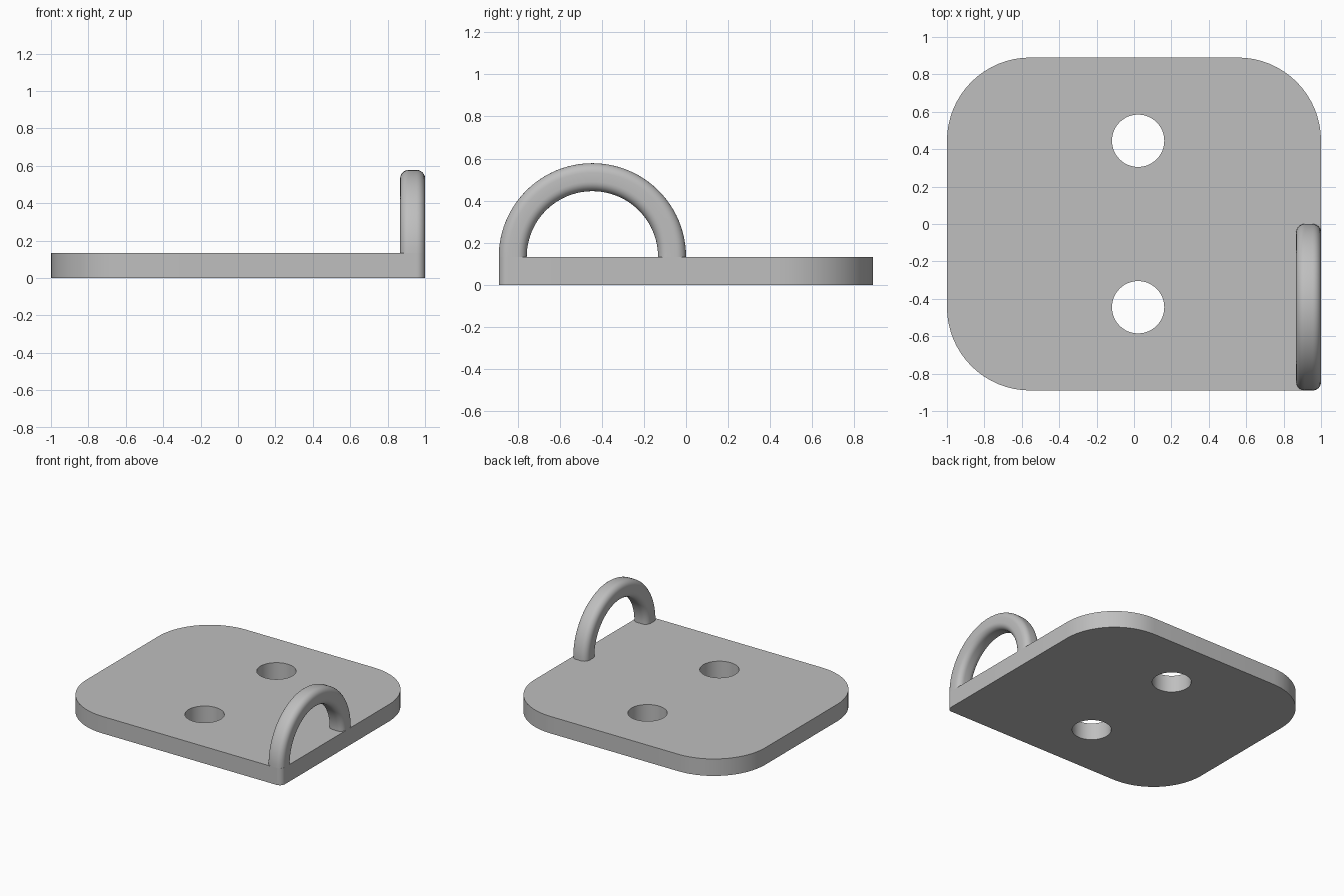
import bpy
import bmesh
from math import pi, sin, cos, radians
from mathutils import Vector

cube = bpy.data.objects.get("Cube")
if cube:
    bpy.data.objects.remove(cube, do_unlink=True)

HALF_X, HALF_Y, THICK = 1.0, 0.89, 0.133
BIG, SMALL = 0.445, 0.045      # corner radii
BAR = 0.133                    # loop bar width
RING_OUT = 0.445

grey = bpy.data.materials.new("plain grey")
grey.use_nodes = True
colour = (0.52, 0.52, 0.52, 1)
grey.diffuse_color = colour
grey.node_tree.nodes["Principled BSDF"].inputs["Base Color"].default_value = colour


def arc(cx, cy, r, start, sweep, steps):
    return [Vector((cx + r * cos(start + sweep * i / steps),
                    cy + r * sin(start + sweep * i / steps), 0))
            for i in range(steps + 1)]


def rounded_rect(hx, hy, radii, steps):
    # corners run counter-clockwise from (+x, +y)
    points = []
    for k, (sx, sy) in enumerate([(1, 1), (-1, 1), (-1, -1), (1, -1)]):
        r = radii[k]
        points += arc(sx * (hx - r), sy * (hy - r), r, k * pi / 2, pi / 2, steps)
    return points


def finish(bm, name):
    bmesh.ops.recalc_face_normals(bm, faces=bm.faces)
    mesh = bpy.data.meshes.new(name)
    bm.to_mesh(mesh)
    bm.free()
    mesh.materials.append(grey)
    obj = bpy.data.objects.new(name, mesh)
    bpy.context.collection.objects.link(obj)
    bpy.ops.object.select_all(action="DESELECT")
    obj.select_set(True)
    bpy.context.view_layer.objects.active = obj
    bpy.ops.object.shade_smooth_by_angle(angle=radians(35))
    return obj


# Base plate: three round corners, one tight corner, two through holes
bm = bmesh.new()
outlines = [rounded_rect(HALF_X, HALF_Y, (BIG, BIG, BIG, SMALL), 16)]
for y in (-0.445, 0.445):
    outlines.append(arc(0.022, y, 0.14, 0, 2 * pi, 48)[:-1])
edges = []
for points in outlines:
    verts = [bm.verts.new(p) for p in points]
    edges += [bm.edges.new((v, verts[i - 1])) for i, v in enumerate(verts)]
bmesh.ops.triangle_fill(bm, edges=edges, use_beauty=True, normal=(0, 0, 1))
extruded = bmesh.ops.extrude_face_region(bm, geom=bm.faces[:], use_keep_orig=True)
top = [g for g in extruded["geom"] if isinstance(g, bmesh.types.BMVert)]
bmesh.ops.translate(bm, verts=top, vec=(0, 0, THICK))
finish(bm, "base_plate")

# Half-ring loop: rounded square bar swept over a semicircle
bm = bmesh.new()
section = rounded_rect(BAR / 2, BAR / 2, [SMALL] * 4, 6)
mid = RING_OUT - BAR / 2
SEGMENTS = 48
rings = []
for i in range(SEGMENTS + 1):
    a = pi * i / SEGMENTS
    rings.append([bm.verts.new((HALF_X - BAR / 2 + p.x,
                                RING_OUT - HALF_Y + (mid + p.y) * cos(a),
                                THICK + (mid + p.y) * sin(a))) for p in section])
for lower, upper in zip(rings, rings[1:]):
    for j in range(len(section)):
        bm.faces.new((lower[j - 1], lower[j], upper[j], upper[j - 1]))
bm.faces.new(rings[0])
bm.faces.new(rings[-1])
finish(bm, "side_loop")
